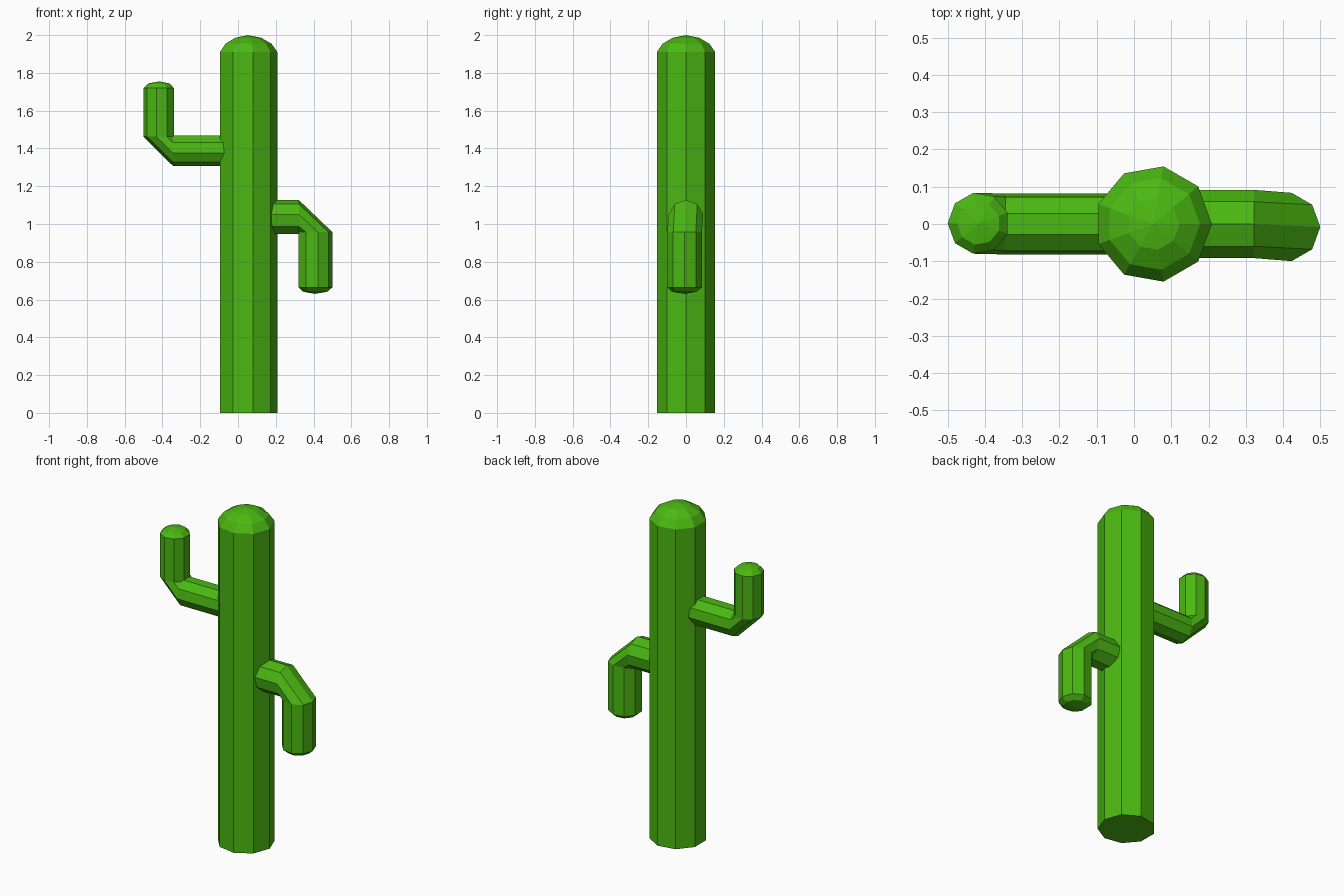
import bpy, bmesh
from math import cos, sin, tau
from mathutils import Vector

if "Cube" in bpy.data.objects:
    bpy.data.objects.remove(bpy.data.objects["Cube"])

SIDES = 9
green = bpy.data.materials.new("cactus_green")
green.diffuse_color = (0.07, 0.48, 0.006, 1)
green.use_nodes = True
green.node_tree.nodes["Principled BSDF"].inputs["Base Color"].default_value = green.diffuse_color


def loft(name, rings, tip):
    """Skin rings of (centre, radius, outward axis); last ring closes to a tip."""
    bm = bmesh.new()
    loops = []
    for centre, radius, axis in rings:
        n, side = Vector(axis), Vector((0, 1, 0))
        loops.append([bm.verts.new(Vector(centre) + radius * (
            cos(tau * i / SIDES) * n + sin(tau * i / SIDES) * side))
            for i in range(SIDES)])
    for a, b in zip(loops, loops[1:]):
        for i in range(SIDES):
            j = (i + 1) % SIDES
            bm.faces.new((a[i], a[j], b[j], b[i]))
    top = bm.verts.new(tip)
    for i in range(SIDES):
        bm.faces.new((loops[-1][i], loops[-1][(i + 1) % SIDES], top))
    bm.faces.new(loops[0])
    bmesh.ops.recalc_face_normals(bm, faces=bm.faces)
    mesh = bpy.data.meshes.new(name)
    bm.to_mesh(mesh)
    bm.free()
    mesh.materials.append(green)
    obj = bpy.data.objects.new(name, mesh)
    bpy.context.collection.objects.link(obj)
    return obj


def arm(name, s, up, r, root_x, bend_x, zc, tip_x, z_bend, z_end, y):
    """Elbowed arm: s is the x side, up is +1 or -1 for the raised or hanging end."""
    flat, out = (0, 0, -up), (s, 0, 0)
    rings = [((root_x, 0, zc), r, flat),
             ((bend_x, 0, zc), r, flat),
             ((tip_x, y, z_bend), r, out),
             ((tip_x, y, z_end), r, out),
             ((tip_x, y, z_end + up * 0.024), r * 0.7, out)]
    loft(name, rings, (tip_x, y, z_end + up * 0.035))


# Trunk with low dome
cx = 0.052
profile = [(0.157, 0), (0.157, 1.91), (0.125, 1.955), (0.07, 1.986)]
loft("trunk", [((cx, 0, z), r, (1, 0, 0)) for r, z in profile], (cx, 0, 2.0))

# Raised arm on the left, hanging arm on the right
arm("left_arm", -1, 1, 0.083, -0.06, -0.345, 1.391, -0.417, 1.462, 1.72, 0.002)
arm("right_arm", 1, -1, 0.093, 0.16, 0.322, 1.034, 0.407, 0.957, 0.665, -0.008)
